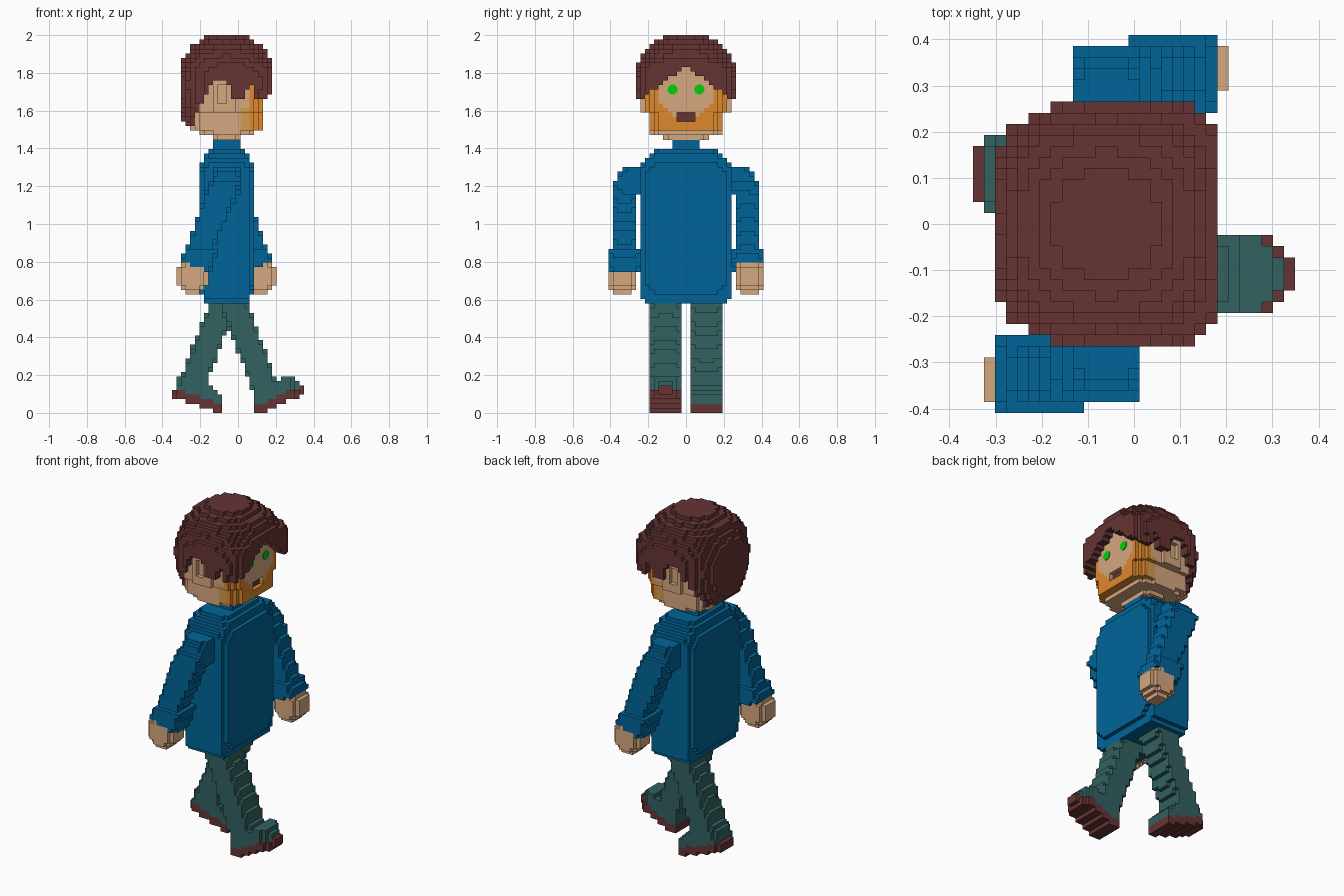
import bpy
import bmesh
import math
from mathutils import Vector, Matrix

cube = bpy.data.objects.get("Cube")
if cube:
    bpy.data.objects.remove(cube, do_unlink=True)

V = 2 / 83                      # edge length of one block
cells = {}                      # (x, y, z) block -> (part name, colour name)
MID = -2.5                      # body axis in blocks, character faces +x

COLOURS = {"brown": (102, 52, 52), "skin": (214, 168, 128), "ginger": (222, 136, 44),
           "tan": (208, 158, 84), "blue": (0, 100, 152), "teal": (50, 98, 96),
           "green": (0, 208, 10)}


def linear(c):
    c /= 255
    return c / 12.92 if c <= 0.04045 else ((c + 0.055) / 1.055) ** 2.4


def make_material(name, rgb):
    m = bpy.data.materials.new(name)
    m.use_nodes = True
    col = tuple(linear(c) for c in rgb) + (1,)
    m.diffuse_color = col
    bsdf = m.node_tree.nodes["Principled BSDF"]
    bsdf.inputs["Base Color"].default_value = col
    bsdf.inputs["Roughness"].default_value = 0.9
    return m


MATS = {n: make_material(n, c) for n, c in COLOURS.items()}


def fill(part, colour, test, xr=(-14, 14), yr=(-17, 17), zr=(0, 83), over=False):
    """Fill empty blocks (or all, with over) whose centre passes the test."""
    for i in range(xr[0], xr[1] + 1):
        for j in range(yr[0], yr[1]):
            for k in range(zr[0], zr[1]):
                y, z = j + 0.5, k + 0.5
                if test(i, y, z) and (over or (i, j, k) not in cells):
                    cells[i, j, k] = (part, colour(i, y, z) if callable(colour) else colour)


def rounded(x, y, hx, hy, p):
    return abs(x / hx) ** p + abs(y / hy) ** p < 1


def add_object(name, bm, colours):
    mesh = bpy.data.meshes.new(name)
    bm.to_mesh(mesh)
    bm.free()
    for colour in colours:
        mesh.materials.append(MATS[colour])
    bpy.context.collection.objects.link(bpy.data.objects.new(name, mesh))


# Hair: clipped dome with a stepped lower edge, side lock and fringe
SIDE_EDGE = [63, 63, 63, 66, 68, 70, 72, 73, 73, 73, 72, 69, 69, 69, 71, 72]


def hair(x, y, z):
    edge = max(69.5, 76 - 0.7 * abs(y)) if x >= 4 else SIDE_EDGE[x + 12]
    if z < edge:
        return False
    if x <= -11 and math.hypot(y, z - 70) > (7.6 if x == -12 else 9):
        return False
    p = 4 if x > MID and z < 77 else 2.6
    dz = (z - 73) / (10.45 if z > 73 else 17)
    plan = abs((x - MID) / 11.1) ** p + abs(y / 11.2) ** p
    return plan ** (2 / p) + dz * dz < 1


fill("hair", "brown", hair, (-12, 7), (-11, 11), (62, 83))


# Head: rounded block, beard around a pale oval face
def head(x, y, z):
    inset = 5 if z < 61 else 2 if z < 62 else 0
    narrow = 1.5 if 62 < z < 66 else inset
    return rounded(x - MID, y, 8.3 - inset, 9.6 - narrow, 3.6)


def head_colour(x, y, z):
    pale_face = x == 5 and (y / 6.2) ** 2 + ((z - 70.5) / 5.6) ** 2 < 1
    if pale_face or z > 73 or z < 62 or x < 1:
        return "skin"
    if x < 3:
        return "tan" if z < 67 else "skin"
    return "ginger"


fill("head", head_colour, head, (-11, 5), (-9, 9), (60, 78))
for s, side in ((1, "left"), (-1, "right")):
    fill(side + "_ear", "skin", lambda x, y, z: not (-5 < x < -2 and 68 < z < 72),
         (-5, -1), (9, 10) if s > 0 else (-10, -9), (66, 73))
    # Eye: thin round plate on the face
    bm = bmesh.new()
    place = Matrix.Translation((5.5 * V, s * 0.071, 1.712)) @ Matrix.Rotation(math.pi / 2, 4, "Y")
    bmesh.ops.create_cone(bm, cap_ends=True, segments=10, radius1=0.027, radius2=0.027,
                          depth=0.009, matrix=place)
    add_object(side + "_eye", bm, ["green"])

# Recessed mouth
for j in range(-2, 2):
    for k in (64, 65):
        cells.pop((5, j, k), None)
fill("mouth", "brown", lambda x, y, z: True, (4, 4), (-2, 2), (64, 66), True)

# Collar
fill("collar", "blue", lambda x, y, z: rounded(x - MID, y, 3.2, 3.3, 5), (-6, 1), (-3, 3), (57, 60))


# Jumper body: rounded block with chamfered front and back panels
def torso(x, y, z):
    inset = {24: 1, 54: 0.5, 55: 1, 56: 2, 57: 3.4}.get(int(z), 0)
    cut = max(0, 29 - z, z - 52)
    if abs(x - MID) > 5 and (cut > 3 or abs(y) > 9 - cut):
        return False
    return rounded(x - MID, y, 6.2 - inset * 0.6, 10.3 - inset, 5)


fill("jumper", "blue", torso, (-9, 4), (-10, 10), (24, 58))


# Arms swing in opposite directions: s = 1 left (forward), s = -1 right (back)
def sleeve(x, y, z):
    centre = max(0, 51 - z) * 0.4
    half = 2.9 + (z - 36) * 0.05 - max(0, z - 51) * 0.4
    inner = 11 if z < 48 else 8
    outer = 16 - max(0, z - 50.5) * 0.8
    middle, width = (inner + outer) / 2, (outer - inner) / 2
    return rounded(x - centre, y - middle, half, width + 0.2, 4)


def cuff(x, y, z):
    return z > 30.2 + 0.28 * x and rounded(x - 6.2 + (z - 34) * 0.3, y - 13.5, 3.7, 3.9, 4)


def hand(x, y, z):
    return abs((x - 7.5) / 3.7) ** 2.2 + abs((y - 14) / 3.5) ** 2.2 + abs((z - 30) / 3.9) ** 2.2 < 1


for s, side in ((1, "left"), (-1, "right")):
    def swung(f, s=s):
        return lambda x, y, z: f((x - MID) * s, y * s, z)
    yr = (8, 17) if s > 0 else (-17, -8)
    fill(side + "_cuff", "blue", swung(cuff), yr=yr, zr=(31, 36))
    fill(side + "_sleeve", "blue", swung(sleeve), yr=yr, zr=(35, 54))
    fill(side + "_hand", "skin", swung(hand), yr=yr, zr=(26, 35))


# Feet: tilted sole under a trouser-coloured shoe with a narrower outline
def foot_plan(x, y, tip, end):
    reach = tip - abs(x)
    return reach >= 0 and abs(abs(y) - 4.5) <= min(3, reach + end)


def make_foot(side, base, top, xr, yr, end):
    fill(side + "_sole", "brown", lambda x, y, z: foot_plan(x, y, 14, end)
         and base(x) <= z < base(x) + 2, xr, yr, (0, 9))
    fill(side + "_shoe", "teal", lambda x, y, z: foot_plan(x, y, 13, end)
         and base(x) + 2 <= z < top(x), xr, yr, (0, 9))


make_foot("right", lambda x: max(0, (x - 5) * 0.42),
          lambda x: 7 if x < 10 or x > 12 else 8, (4, 14), (-8, -1), 1.5)
make_foot("left", lambda x: max(0, (-4 - x) * 0.33), lambda x: min(8, -x),
          (-14, -4), (1, 8), 2)


# Legs: striding, right leg forward
def leg(hip, slope):
    return lambda x, y, z: rounded(x - hip - (24 - z) * slope, abs(y) - 4.5, 3.1, 3.7, 4)


fill("right_leg", "teal", leg(-1.0, 0.38), yr=(-8, -1), zr=(3, 25))
fill("left_leg", "teal", leg(-3.2, -0.39), yr=(1, 8), zr=(5, 25))

# Turn the blocks into one mesh per part, keeping only exposed faces
SIDES = [(Vector(n), Vector(u), Vector(w)) for n, u, w in (
    ((1, 0, 0), (0, 1, 0), (0, 0, 1)), ((-1, 0, 0), (0, 0, 1), (0, 1, 0)),
    ((0, 1, 0), (0, 0, 1), (1, 0, 0)), ((0, -1, 0), (1, 0, 0), (0, 0, 1)),
    ((0, 0, 1), (1, 0, 0), (0, 1, 0)), ((0, 0, -1), (0, 1, 0), (1, 0, 0)))]

parts = {}
for pos, (part, colour) in cells.items():
    parts.setdefault(part, []).append((pos, colour))

for part, blocks in parts.items():
    bm, verts, slots = bmesh.new(), {}, []
    for pos, colour in blocks:
        if colour not in slots:
            slots.append(colour)
        centre = Vector(pos) + Vector((0, 0.5, 0.5))
        for n, u, w in SIDES:
            if tuple(int(a + b) for a, b in zip(pos, n)) in cells:
                continue
            quad = []
            for a, b in ((-1, -1), (1, -1), (1, 1), (-1, 1)):
                p = centre + (n + u * a + w * b) / 2
                key = tuple(round(c * 2) for c in p)
                if key not in verts:
                    verts[key] = bm.verts.new(p * V)
                quad.append(verts[key])
            bm.faces.new(quad).material_index = slots.index(colour)
    add_object(part, bm, slots)
